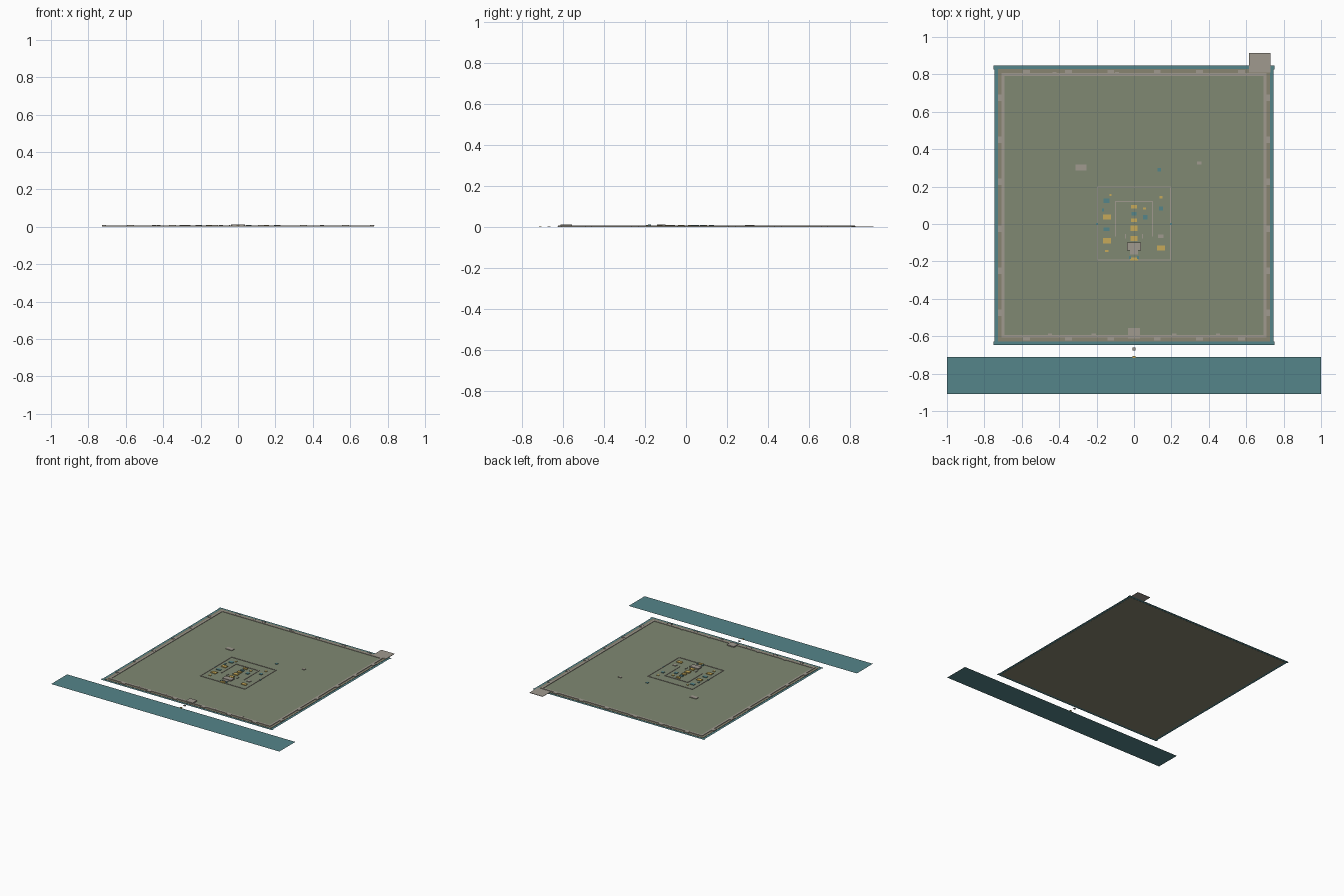
import bpy
import bmesh

if "Cube" in bpy.data.objects:
    bpy.data.objects.remove(bpy.data.objects["Cube"])


def material(name, colour):
    m = bpy.data.materials.new(name)
    m.use_nodes = True
    m.diffuse_color = (*colour, 1)
    m.node_tree.nodes["Principled BSDF"].inputs["Base Color"].default_value = (*colour, 1)
    return m


GRASS = material("grass", (0.215, 0.25, 0.168))
EARTH = material("earth", (0.25, 0.235, 0.165))
WATER = material("water", (0.09, 0.235, 0.254))
STONE = material("stone", (0.35, 0.32, 0.275))
GOLD = material("ochre", (0.57, 0.40, 0.10))

CY = 0.1        # centre of the outer ward
SLAB = 0.004    # top of the earth slab
GROUND = 0.0045  # top of the grass


def boxes(name, mat, items, z0, z1):
    """One object made of boxes, each given as x, y, width, depth; flat when z0 equals z1."""
    bm = bmesh.new()
    for x, y, w, d in items:
        x0, x1, y0, y1 = x - w / 2, x + w / 2, y - d / 2, y + d / 2
        base = bm.faces.new([bm.verts.new((*p, z0)) for p in
                             ((x0, y0), (x1, y0), (x1, y1), (x0, y1))])
        if z1 > z0:
            new = bmesh.ops.extrude_face_region(bm, geom=[base])["geom"]
            for v in new:
                if isinstance(v, bmesh.types.BMVert):
                    v.co.z = z1
    if z1 > z0:
        bmesh.ops.recalc_face_normals(bm, faces=bm.faces)
    mesh = bpy.data.meshes.new(name)
    bm.to_mesh(mesh)
    bm.free()
    mesh.materials.append(mat)
    obj = bpy.data.objects.new(name, mesh)
    bpy.context.collection.objects.link(obj)
    return obj


def ring(cy, half, t, over=0):
    """Four strips centred on a square of the given half size."""
    return [(s * half, cy, t, 2 * half - t) for s in (-1, 1)] + \
           [(0, cy + s * half, 2 * half + t + over, t) for s in (-1, 1)]


# River and moat
boxes("river", WATER, [(0, -0.81, 2, 0.2)], 0, 0)
boxes("moat", WATER, ring(CY, 0.737, 0.02, 0.01), 0.002, 0.002)

# Ground
boxes("earth_slab", EARTH, [(0, CY, 1.456, 1.456)], 0.001, SLAB)
boxes("grass_ward", GRASS, [(0, CY, 1.39, 1.39)], SLAB - 0.001, GROUND)
boxes("corner_platform", STONE, [(0.673, 0.863, 0.116, 0.104)], 0.003, 0.006)

# Outer wall with buttress towers on every side
boxes("outer_wall", STONE, ring(CY, 0.7, 0.015), SLAB, 0.008)
towers = []
for a in (0.125, 0.35, 0.575):
    for s in (-1, 1):
        for side in (-1, 1):
            towers.append((side * 0.717, CY + s * a, 0.02, 0.035))
            towers.append((s * a, CY + side * 0.715, 0.036, 0.018))
boxes("wall_towers", STONE, towers, SLAB, 0.0085)
boxes("wall_turrets", STONE,
      [(x, -0.592, 0.022, 0.012) for x in (-0.45, -0.215, 0.215, 0.45)]
      + [(x, 0.808, 0.022, 0.012) for x in (-0.425, -0.09)], SLAB, 0.0085)

# Gatehouse and bridge posts
boxes("gatehouse", STONE, [(0, -0.584, 0.062, 0.056)], SLAB, 0.012)
boxes("bridge_post", STONE, [(0, -0.668, 0.018, 0.014)], 0.003, 0.006)
boxes("bridge_end", GOLD, [(0, -0.711, 0.016, 0.012)], 0.003, 0.006)

# Inner ward walls
boxes("inner_wall", STONE, ring(0.003, 0.195, 0.005), GROUND, 0.008)
boxes("court_wall", STONE, [(-0.1, 0.028, 0.005, 0.188), (0.1, 0.028, 0.005, 0.188),
                            (0, 0.12, 0.2, 0.005)], GROUND, 0.008)
boxes("court_piers", STONE, [(s * 0.045, -0.066, 0.006, 0.025) for s in (-1, 1)],
      GROUND, 0.009)
boxes("postern_gates", WATER, [(s * 0.197, 0, 0.01, 0.012) for s in (-1, 1)],
      GROUND, 0.0085)

# Keep and its gate
boxes("keep", STONE, [(0, -0.12, 0.075, 0.042)], GROUND, 0.013)
boxes("keep_stair", STONE, [(0, -0.15, 0.045, 0.024)], GROUND, 0.008)
boxes("inner_gate", GOLD, [(0, -0.187, 0.042, 0.018)], GROUND, 0.011)
boxes("inner_gate_towers", WATER, [(s * 0.022, -0.178, 0.012, 0.016) for s in (-1, 1)],
      GROUND, 0.0115)

# Halls in the middle of the court
boxes("court_halls", GOLD, [(0, 0.093, 0.034, 0.018), (0, 0.02, 0.034, 0.02),
                            (0, -0.023, 0.04, 0.03), (0, -0.078, 0.036, 0.026)],
      GROUND, 0.011)
boxes("court_pool_hall", WATER, [(0, 0.055, 0.028, 0.018)], GROUND, 0.01)
boxes("court_hut", GOLD, [(0.055, 0.083, 0.016, 0.013)], GROUND, 0.009)
boxes("court_store", WATER, [(0.06, 0.037, 0.024, 0.024)], GROUND, 0.009)

# Houses along the sides of the inner ward
boxes("side_houses", GOLD, [(-0.145, 0.037, 0.042, 0.028), (-0.145, -0.09, 0.042, 0.028),
                            (0.144, -0.128, 0.042, 0.026)], GROUND, 0.01)
boxes("side_huts", GOLD, [(-0.125, 0.155, 0.012, 0.012), (-0.145, -0.144, 0.018, 0.012),
                          (0.145, 0.143, 0.016, 0.014)], GROUND, 0.008)
boxes("side_stores", WATER, [(-0.147, 0.125, 0.034, 0.024), (-0.147, -0.028, 0.034, 0.02),
                             (-0.166, 0.075, 0.012, 0.014), (0.145, 0.083, 0.022, 0.02)],
      GROUND, 0.009)
boxes("side_stone_house", STONE, [(0.143, -0.066, 0.028, 0.02)], GROUND, 0.009)

# Buildings in the outer ward
boxes("ward_barn", STONE, [(-0.283, 0.303, 0.058, 0.032)], GROUND, 0.009)
boxes("ward_shed", STONE, [(0.348, 0.326, 0.024, 0.016)], GROUND, 0.009)
boxes("ward_well", WATER, [(0.135, 0.29, 0.018, 0.018)], GROUND, 0.008)
